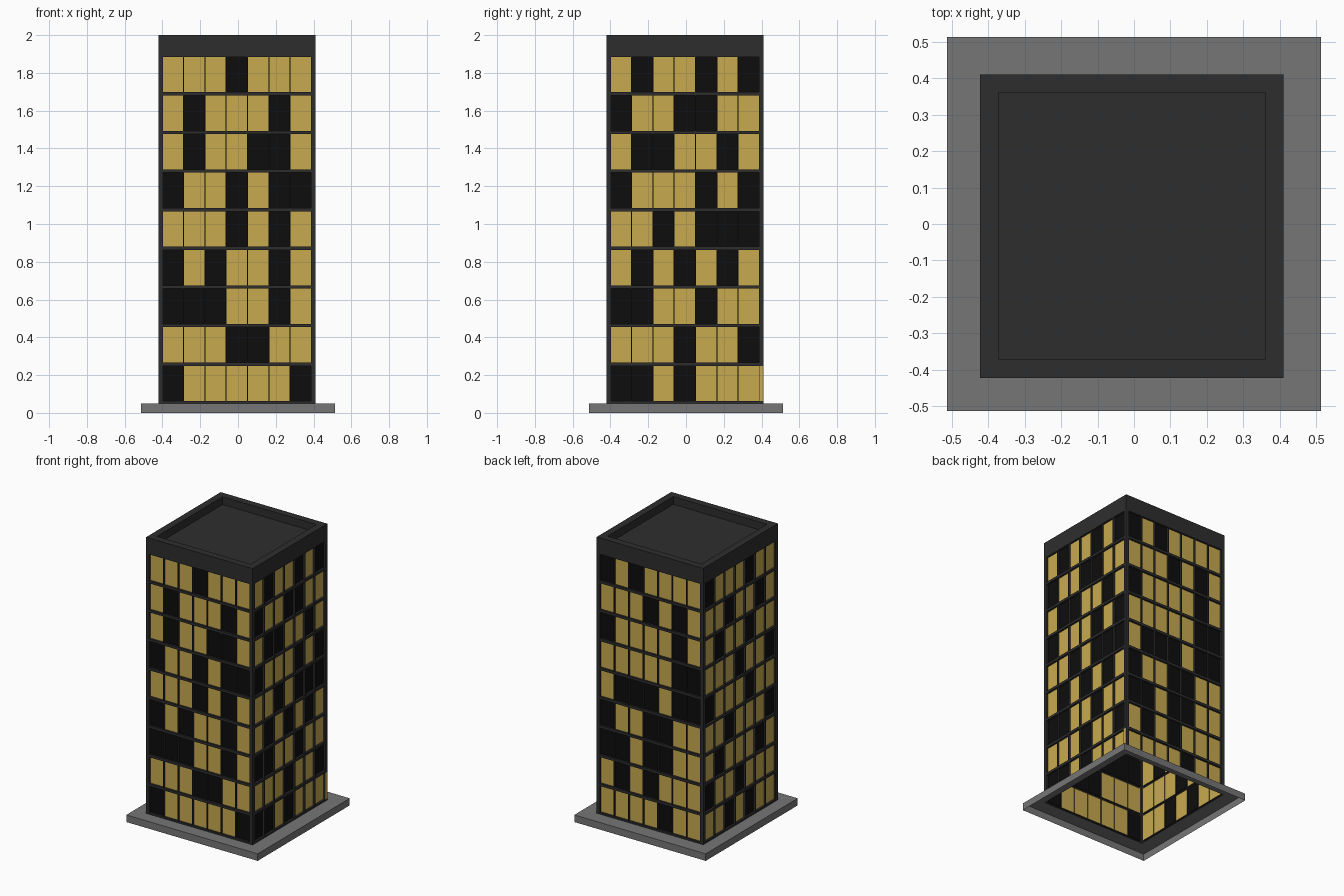
import bpy, bmesh
from mathutils import Matrix, Vector

if "Cube" in bpy.data.objects:
    bpy.data.objects.remove(bpy.data.objects["Cube"])

HALF = 0.416           # tower half width
CENTRE = Vector((-0.006, -0.006, 0))
BASE_Z, TOP_Z = 0.05, 2.0
RECESS = 0.014         # depth of the windows

def material(name, r, g, b):
    m = bpy.data.materials.new(name)
    m.diffuse_color = (r, g, b, 1)
    m.use_nodes = True
    m.node_tree.nodes["Principled BSDF"].inputs["Base Color"].default_value = m.diffuse_color
    return m

WALL = material("dark_wall", 0.027, 0.027, 0.027)
LIT = material("lit_glass", 0.58, 0.40, 0.08)
DARK = material("dark_glass", 0.004, 0.004, 0.004)
STONE = material("grey_stone", 0.18, 0.18, 0.18)

def quad(bm, pts, mat=0):
    f = bm.faces.new([bm.verts.new(p) for p in pts])
    f.material_index = mat

def finish(bm, name, mats, offset=CENTRE):
    bmesh.ops.remove_doubles(bm, verts=bm.verts, dist=0.0001)
    me = bpy.data.meshes.new(name)
    bm.to_mesh(me)
    bm.free()
    for m in mats:
        me.materials.append(m)
    ob = bpy.data.objects.new(name, me)
    ob.location = offset
    bpy.context.collection.objects.link(ob)

def ring(bm, h0, z0, h1, z1):
    # four quads joining two square outlines
    for k in range(4):
        rot = Matrix.Rotation(k * 1.5707963, 4, 'Z')
        quad(bm, [rot @ Vector(p) for p in
                  ((-h0, -h0, z0), (h0, -h0, z0), (h1, -h1, z1), (-h1, -h1, z1))])

# Lit windows (1) per side, rows from top to bottom, left to right seen from outside
SIDES = {
    "front": "1110111 1011101 1011001 0110100 1110101 0101101 0001101 1110011 0111110",
    "right": "1011010 0110011 1001101 0111010 1101000 1010101 0011011 1110110 0010111",
    "back":  "0101111 1110101 0111101 1111100 1000100 0110011 0010011 1010111 1111011",
    "left":  "0111011 1101101 1011011 1110110 0111011 1101110 1011101 0110111 1101011",
}
PITCH_U, WIN_U = 0.1127, 0.1075
PITCH_Z, WIN_Z = 0.2045, 0.187
us, zs = [-HALF], [BASE_Z]
for c in range(7):
    u = (c - 3) * PITCH_U
    us += [u - WIN_U / 2, u + WIN_U / 2]
for r in range(9):
    z = 0.062 + r * PITCH_Z
    zs += [z, z + WIN_Z]
us.append(HALF)
zs.append(TOP_Z)

# Four walls: a flat grid with recessed panes in every second cell
frame = bmesh.new()
for k, (side, text) in enumerate(SIDES.items()):
    rot = Matrix.Rotation(k * 1.5707963, 4, 'Z')
    rows = text.split()[::-1]
    panes = bmesh.new()

    def P(u, z, d=0.0):
        return rot @ Vector((u, -HALF + d, z))

    for i in range(len(us) - 1):
        for j in range(len(zs) - 1):
            a, b, c, d = us[i], us[i + 1], zs[j], zs[j + 1]
            corners = [(a, c), (b, c), (b, d), (a, d)]
            if i % 2 and j % 2:
                lit = rows[j // 2][i // 2] == "1"
                quad(panes, [P(u, z, RECESS) for u, z in corners], 0 if lit else 1)
                for n in range(4):
                    p, q = corners[n], corners[(n + 1) % 4]
                    quad(frame, [P(*p), P(*q), P(*q, RECESS), P(*p, RECESS)])
            else:
                quad(frame, [P(u, z) for u, z in corners])
    if side == "right":
        # lit pane that runs on to the back corner
        quad(panes, [P(u, z, -0.001) for u, z in
                     ((us[-2], zs[1]), (HALF, zs[1]), (HALF, zs[2]), (us[-2], zs[2]))], 0)
    finish(panes, side + "_windows", [LIT, DARK])

# Parapet rim, its inner faces and the sunken roof
RIM, ROOF_Z = HALF - 0.05, TOP_Z - 0.055
ring(frame, HALF, TOP_Z, RIM, TOP_Z)
ring(frame, RIM, TOP_Z, RIM, ROOF_Z)
quad(frame, [(-RIM, -RIM, ROOF_Z), (RIM, -RIM, ROOF_Z), (RIM, RIM, ROOF_Z), (-RIM, RIM, ROOF_Z)])
finish(frame, "tower_walls_and_roof", [WALL])

# Plinth: open underneath, with a ledge around the tower
plinth = bmesh.new()
ring(plinth, 0.513, 0, 0.513, BASE_Z)
ring(plinth, 0.513, BASE_Z, 0.41, BASE_Z)
finish(plinth, "plinth", [STONE], Vector((0, 0, 0)))
